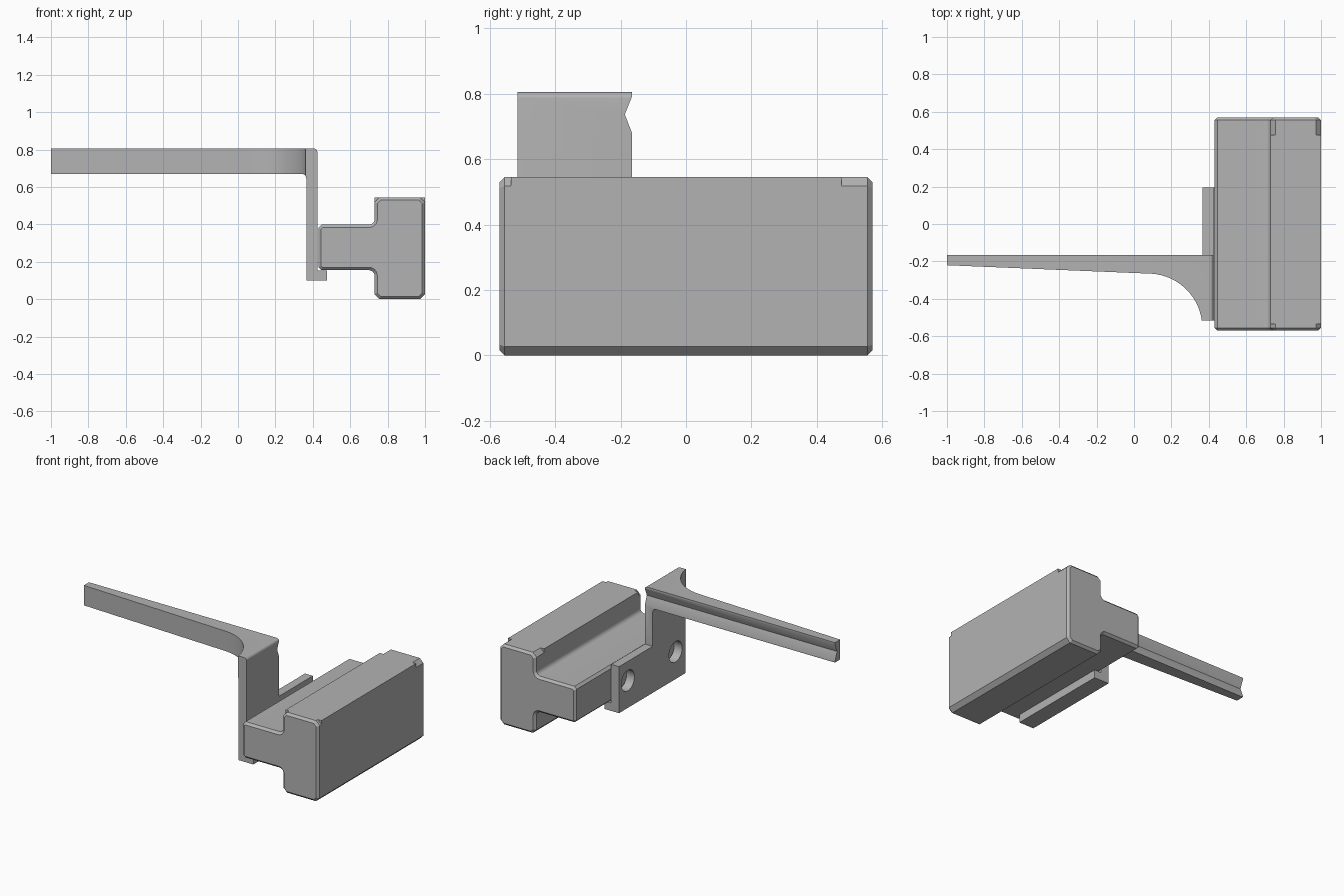
import bpy
import bmesh
import math
from mathutils import Vector

if "Cube" in bpy.data.objects:
    bpy.data.objects.remove(bpy.data.objects["Cube"], do_unlink=True)

grey = bpy.data.materials.new("plain grey")
grey.use_nodes = True
grey.diffuse_color = (0.45, 0.45, 0.45, 1)
grey.node_tree.nodes["Principled BSDF"].inputs["Base Color"].default_value = grey.diffuse_color


def rounded(corners):
    """Outline from (a, b, radius, segments); one segment gives a chamfer."""
    pts = []
    for i, (a, b, r, n) in enumerate(corners):
        p = Vector((a, b))
        if r == 0:
            pts.append(p)
            continue
        u = (Vector(corners[i - 1][:2]) - p).normalized()
        v = (Vector(corners[(i + 1) % len(corners)][:2]) - p).normalized()
        for k in range(n + 1):
            t = math.pi / 2 * k / n
            pts.append(p + r * (u * (1 - math.sin(t)) + v * (1 - math.cos(t))))
    return pts


def prism(name, pts, axis, lo, hi, end_chamfer=0):
    """Extrude a closed outline along x, y or z."""
    place = {"x": lambda a, b: (lo, a, b),
             "y": lambda a, b: (a, lo, b),
             "z": lambda a, b: (a, b, lo)}[axis]
    step = Vector([hi - lo if c == axis else 0 for c in "xyz"])
    bm = bmesh.new()
    cap = bm.faces.new([bm.verts.new(place(*p)) for p in pts])
    ext = bmesh.ops.extrude_face_region(bm, geom=[cap], use_keep_orig=True)["geom"]
    top = [g for g in ext if isinstance(g, bmesh.types.BMFace)][0]
    bmesh.ops.translate(bm, vec=step, verts=list(top.verts))
    if end_chamfer:
        edges = list(set(cap.edges) | set(top.edges))
        bmesh.ops.bevel(bm, geom=edges, offset=end_chamfer, segments=1,
                        affect="EDGES", clamp_overlap=False)
    bmesh.ops.recalc_face_normals(bm, faces=bm.faces)
    mesh = bpy.data.meshes.new(name)
    bm.to_mesh(mesh)
    bm.free()
    mesh.materials.append(grey)
    ob = bpy.data.objects.new(name, mesh)
    bpy.context.collection.objects.link(ob)
    return ob


def combine(ob, other, operation):
    """Apply a boolean and remove the helper object."""
    mod = ob.modifiers.new("boolean", "BOOLEAN")
    mod.operation, mod.object, mod.solver = operation, other, "EXACT"
    bpy.context.view_layer.objects.active = ob
    bpy.ops.object.modifier_apply(modifier=mod.name)
    bpy.data.objects.remove(other, do_unlink=True)


def rect(a0, b0, a1, b1):
    return [(a0, b0), (a1, b0), (a1, b1), (a0, b1)]


# T-shaped block with chamfered ends
c, s, f = 0.027, 0.016, 0.03
tee = rounded([
    (0.43, 0.155, s, 1), (0.73, 0.155, f, 6), (0.73, 0, c, 1), (1.0, 0, c, 1),
    (1.0, 0.545, c, 1), (0.73, 0.545, c, 1), (0.73, 0.398, f, 6), (0.43, 0.398, s, 1)])
block = prism("tee_block", tee, "y", -0.57, 0.57, 0.015)

# Sharp-edged stretch of the block's top between its ends
combine(block, prism("sharp_top", rect(0.73, 0.48, 1.0, 0.545), "y", -0.535, 0.475), "UNION")

# Bracket: side outline trimmed by the plan outline with its curved gusset
side = rounded([
    (-1, 0.67, 0, 0), (0.365, 0.67, 0.025, 6), (0.365, 0.10, 0, 0), (0.475, 0.10, 0, 0),
    (0.475, 0.154, 0, 0), (0.424, 0.154, 0, 0), (0.424, 0.805, 0.018, 6), (-1, 0.805, 0, 0)])
bracket = prism("bracket_arm", side, "y", -0.6, 0)
angles = [math.radians(90 - 82 * k / 16) for k in range(17)]
plan = [(-1.01, -0.165), (-1.01, -0.22)]
plan += [(0.075 + 0.29 * math.cos(t), -0.555 + 0.29 * math.sin(t)) for t in angles]
plan += [(0.5, -0.515), (0.5, -0.165)]
combine(bracket, prism("plan_trim", plan, "z", -0.1, 1), "INTERSECT")

# V groove along the back of the arm
groove = [(-0.1, 0.90), (-0.187, 0.737), (-0.1, 0.511)]
groove = [(-0.187, 0.737), (-0.165, 0.680), (-0.1, 0.680), (-0.1, 0.792), (-0.165, 0.792)]
combine(bracket, prism("groove_cut", groove, "x", -1.1, 0.5), "DIFFERENCE")

# Low mounting plate with its foot
low = [(0.365, 0.10), (0.475, 0.10), (0.475, 0.154), (0.424, 0.154), (0.424, 0.415), (0.365, 0.415)]
combine(bracket, prism("low_plate", low, "y", -0.2, 0.195), "UNION")

# Two mounting holes
for y in (0.10, -0.41):
    ring = [(y + 0.07 * math.cos(k * math.tau / 32), 0.285 + 0.07 * math.sin(k * math.tau / 32))
            for k in range(32)]
    combine(bracket, prism("hole_cut", ring, "x", 0.3, 0.428), "DIFFERENCE")

# Smooth curves, sharp edges
for ob in (block, bracket):
    bpy.ops.object.select_all(action="DESELECT")
    ob.select_set(True)
    bpy.context.view_layer.objects.active = ob
    bpy.ops.object.shade_smooth_by_angle(angle=math.radians(25))
